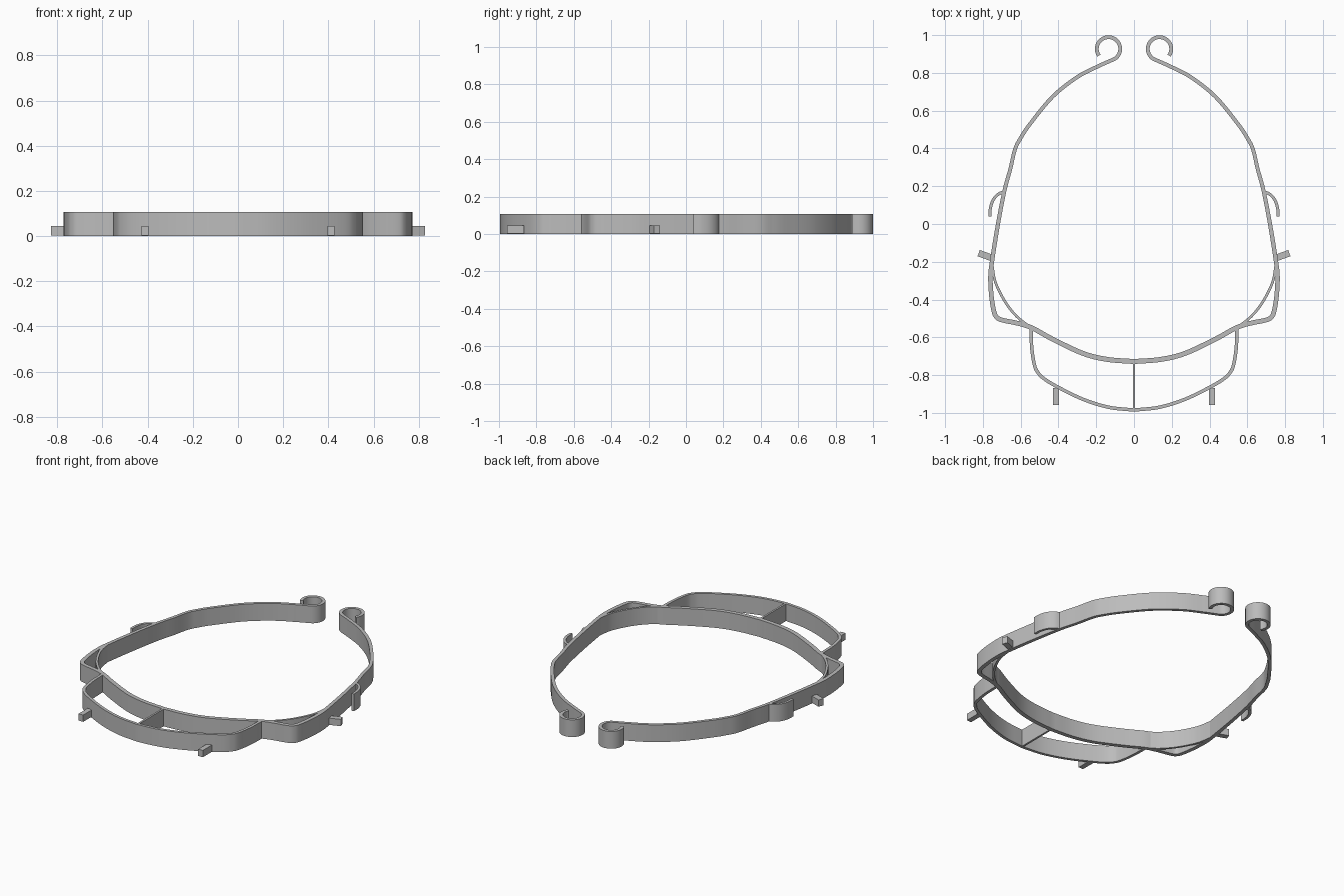
import bpy, bmesh
from math import sin, cos, radians
from mathutils import Vector, Matrix

cube = bpy.data.objects.get("Cube")
if cube:
    bpy.data.objects.remove(cube, do_unlink=True)

HEIGHT = 0.107

grey = bpy.data.materials.new("plain grey")
grey.use_nodes = True
grey.diffuse_color = (0.5, 0.5, 0.5, 1)
grey.node_tree.nodes["Principled BSDF"].inputs["Base Color"].default_value = (0.5, 0.5, 0.5, 1)


def finish(name, bm):
    bmesh.ops.recalc_face_normals(bm, faces=bm.faces)
    mesh = bpy.data.meshes.new(name)
    bm.to_mesh(mesh)
    bm.free()
    obj = bpy.data.objects.new(name, mesh)
    bpy.context.collection.objects.link(obj)
    mesh.materials.append(grey)
    bpy.ops.object.select_all(action='DESELECT')
    obj.select_set(True)
    bpy.context.view_layer.objects.active = obj
    bpy.ops.object.shade_smooth_by_angle(angle=radians(35))
    return obj


def spline(points, steps=6):
    """Smooth curve passing through the given plan points."""
    p = [Vector(q) for q in points]
    p = [2 * p[0] - p[1]] + p + [2 * p[-1] - p[-2]]
    out = []
    for a, b, c, d in zip(p, p[1:], p[2:], p[3:]):
        for i in range(steps):
            t = i / steps
            out.append(0.5 * (2 * b + (c - a) * t + (2 * a - 5 * b + 4 * c - d) * t**2
                              + (3 * b - a - 3 * c + d) * t**3))
    return out + [p[-2]]


def flip(path):
    return [Vector((-v.x, v.y)) for v in path]


def ribbon(name, path, width):
    """Upright strip that follows a plan path; width is a function of y."""
    bm = bmesh.new()
    rings = []
    for i, v in enumerate(path):
        d = (path[min(i + 1, len(path) - 1)] - path[max(i - 1, 0)]).normalized()
        n = Vector((-d.y, d.x)) * width(v.y) / 2
        rings.append([bm.verts.new((*q, z)) for q, z in
                      ((v + n, 0), (v - n, 0), (v - n, HEIGHT), (v + n, HEIGHT))])
    for a, b in zip(rings, rings[1:]):
        for k in range(4):
            m = (k + 1) % 4
            bm.faces.new((a[k], a[m], b[m], b[k]))
    bm.faces.new(rings[0])
    bm.faces.new(rings[-1])
    return finish(name, bm)


def peg(name, x, y, size, angle):
    bm = bmesh.new()
    place = (Matrix.Translation((x, y, 0.024)) @ Matrix.Rotation(radians(angle), 4, 'Z')
             @ Matrix.Diagonal((*size, 0.042, 1)))
    bmesh.ops.create_cube(bm, size=1, matrix=place)
    return finish(name, bm)


# Main band: curled end, side arm, rounded corner and front bow, then mirrored
curl = [Vector((0.135 + 0.062 * cos(radians(a)), 0.927 + 0.062 * sin(radians(a))))
        for a in range(-35, 240, 8)]
arm = spline([(0.107, 0.872), (0.19, 0.835), (0.30, 0.778), (0.43, 0.675), (0.55, 0.53),
              (0.60, 0.455), (0.63, 0.395), (0.655, 0.29), (0.685, 0.18), (0.72, 0),
              (0.752, -0.2), (0.76, -0.28), (0.755, -0.38), (0.742, -0.46), (0.728, -0.492),
              (0.70, -0.508), (0.61, -0.527), (0.54, -0.55), (0.43, -0.61), (0.27, -0.685),
              (0.14, -0.717), (0, -0.728)])
half = curl + arm
ribbon("main_band", half + flip(half[:-1])[::-1],
       lambda y: 0.020 + 0.006 * min(1, max(0, 0.3 - y)))

# Front loop and its centre strut
loop = spline([(0.545, -0.555), (0.541, -0.66), (0.526, -0.75), (0.508, -0.787), (0.475, -0.82),
               (0.40, -0.865), (0.27, -0.928), (0.135, -0.97), (0, -0.985)])
ribbon("front_loop", loop + flip(loop[:-1])[::-1], lambda y: 0.018)
ribbon("centre_strut", [Vector((0, -0.725)), Vector((0, -0.98))], lambda y: 0.012)

# Paired parts
brace = spline([(0.752, -0.21), (0.733, -0.31), (0.68, -0.415), (0.62, -0.49), (0.545, -0.55)])
hook = spline([(0.685, 0.172), (0.718, 0.158), (0.745, 0.128), (0.76, 0.085), (0.762, 0.04)])
for side, s in (("left", 1), ("right", -1)):
    turn = (lambda p: p) if s == 1 else flip
    ribbon(side + "_corner_brace", turn(brace), lambda y: 0.014)
    ribbon(side + "_side_hook", turn(hook), lambda y: 0.016)
    peg(side + "_side_peg", s * 0.787, -0.167, (0.075, 0.035), s * 20)
    peg(side + "_front_peg", s * 0.412, -0.912, (0.032, 0.09), 0)
